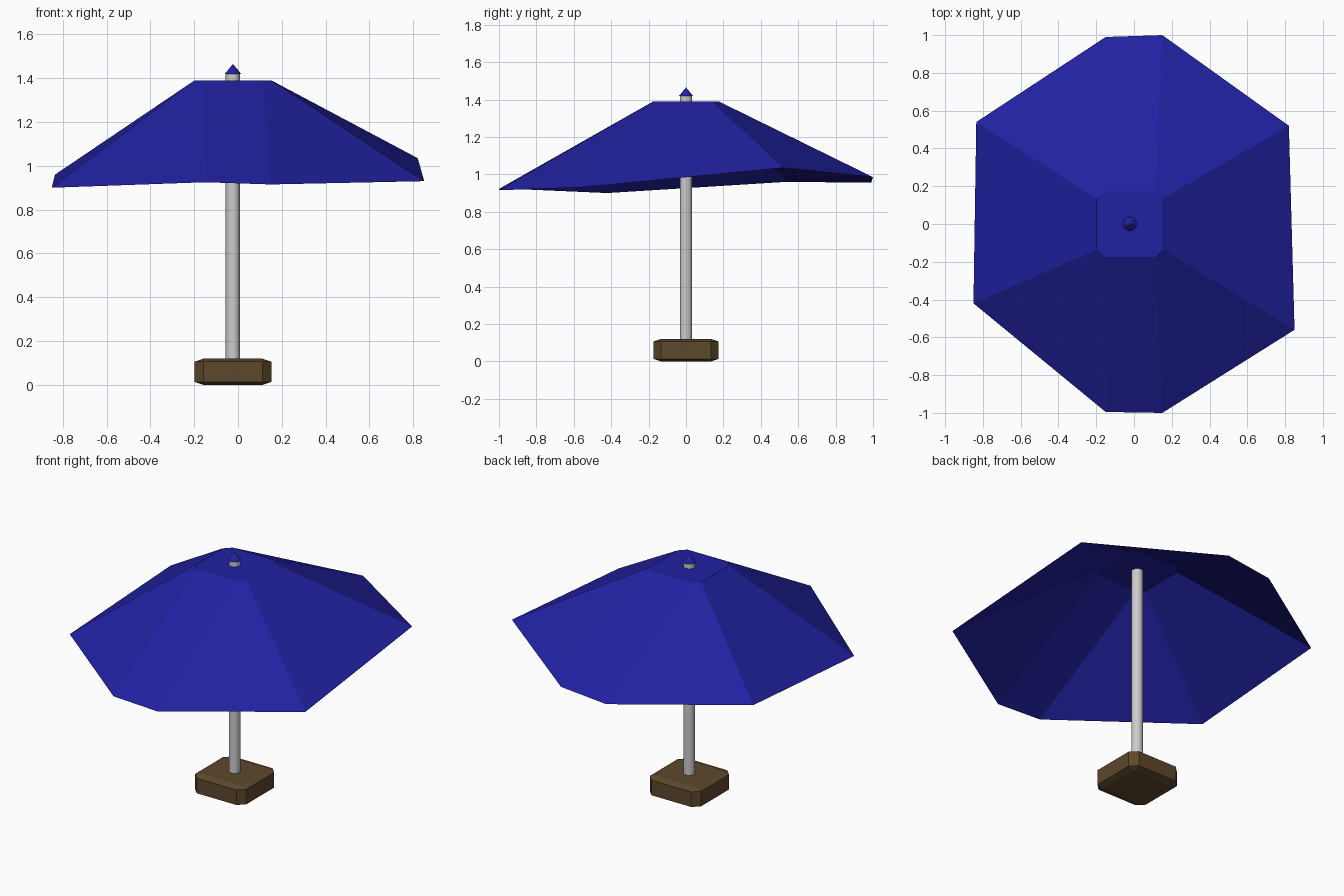
import bpy, bmesh
from mathutils import Matrix

if "Cube" in bpy.data.objects:
    bpy.data.objects.remove(bpy.data.objects["Cube"])

CX = -0.023  # pole and base axis


def material(name, rgb):
    m = bpy.data.materials.new(name)
    m.diffuse_color = (*rgb, 1)
    m.use_nodes = True
    m.node_tree.nodes["Principled BSDF"].inputs["Base Color"].default_value = m.diffuse_color
    return m


def add_object(name, bm, mat=None):
    mesh = bpy.data.meshes.new(name)
    bm.to_mesh(mesh)
    bm.free()
    ob = bpy.data.objects.new(name, mesh)
    bpy.context.collection.objects.link(ob)
    if mat:
        mesh.materials.append(mat)
    return ob


def cone(name, r1, r2, z1, z2, sides, mat=None):
    bm = bmesh.new()
    bmesh.ops.create_cone(bm, cap_ends=True, segments=sides, radius1=r1, radius2=r2,
                          depth=z2 - z1, matrix=Matrix.Translation((CX, 0, (z1 + z2) / 2)))
    return add_object(name, bm, mat)


blue = material("blue_fabric", (0.015, 0.015, 0.36))
brown = material("brown_wood", (0.11, 0.065, 0.025))

# Base: bevelled cube, flattened afterwards so the bevel flattens too
bm = bmesh.new()
bmesh.ops.create_cube(bm, size=1)
bmesh.ops.bevel(bm, geom=bm.edges[:], offset=0.115, segments=1, affect='EDGES')
bmesh.ops.scale(bm, vec=(0.35, 0.35, 0.12), verts=bm.verts)
bmesh.ops.translate(bm, vec=(CX, 0, 0.06), verts=bm.verts)
add_object("base", bm, brown)

# Pole and pointed finial
pole = cone("pole", 0.033, 0.033, 0.11, 1.42, 16)
for p in pole.data.polygons:
    p.use_smooth = len(p.vertices) == 4
cone("finial", 0.037, 0, 1.42, 1.465, 16, blue)

# Canopy: uneven eight-point rim rising to a small flat octagon
rim = [(-0.15, 0.99, 0.955), (0.15, 1.0, 0.985), (0.82, 0.52, 1.035), (0.85, -0.56, 0.93),
       (0.15, -1.0, 0.915), (-0.15, -0.995, 0.925), (-0.85, -0.42, 0.90), (-0.835, 0.54, 0.96)]
crown = [(-0.135, 0.175), (0.135, 0.175), (0.175, 0.135), (0.175, -0.135),
         (0.135, -0.175), (-0.135, -0.175), (-0.175, -0.135), (-0.175, 0.135)]
bm = bmesh.new()
low = [bm.verts.new(p) for p in rim]
top = [bm.verts.new((x + CX, y, 1.39)) for x, y in crown]
for i in range(8):
    j = (i + 1) % 8
    bm.faces.new((low[j], low[i], top[i], top[j]))
bm.faces.new(top[::-1])
bmesh.ops.recalc_face_normals(bm, faces=bm.faces)
add_object("canopy", bm, blue)
